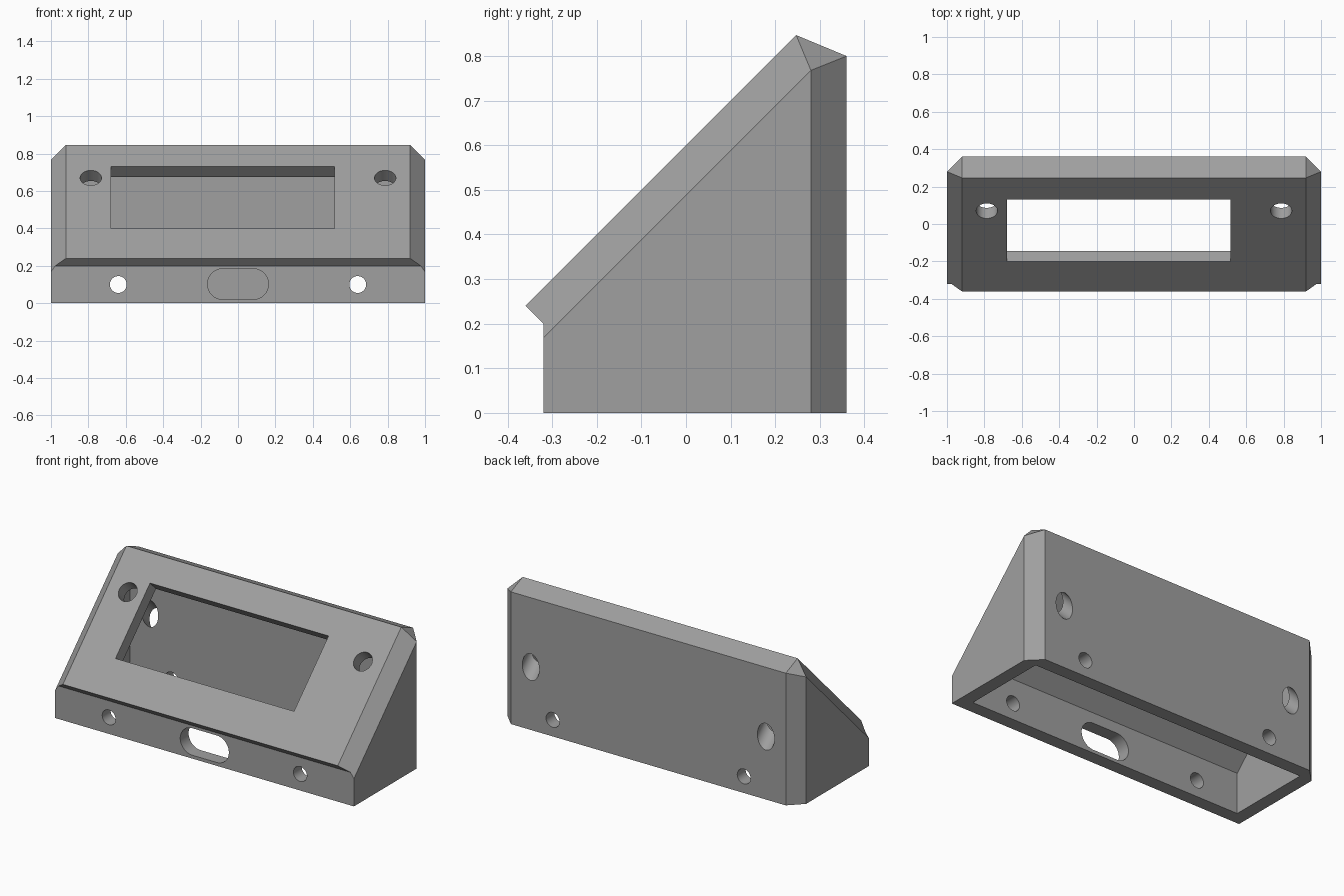
import bpy, bmesh, math
from mathutils import Vector

if "Cube" in bpy.data.objects:
    bpy.data.objects.remove(bpy.data.objects["Cube"])

grey = bpy.data.materials.new("grey plastic")
grey.diffuse_color = (0.35, 0.35, 0.35, 1)
grey.use_nodes = True
grey.node_tree.nodes["Principled BSDF"].inputs["Base Color"].default_value = grey.diffuse_color


def mesh_object(name, bm):
    bmesh.ops.recalc_face_normals(bm, faces=bm.faces)
    me = bpy.data.meshes.new(name)
    bm.to_mesh(me)
    bm.free()
    me.materials.append(grey)
    ob = bpy.data.objects.new(name, me)
    bpy.context.collection.objects.link(ob)
    return ob


def prism(name, outline, sweep):
    """Closed solid: a flat outline swept along a vector."""
    bm = bmesh.new()
    face = bm.faces.new([bm.verts.new(p) for p in outline])
    ext = bmesh.ops.extrude_face_region(bm, geom=[face], use_keep_orig=True)
    verts = [g for g in ext["geom"] if isinstance(g, bmesh.types.BMVert)]
    bmesh.ops.translate(bm, verts=verts, vec=Vector(sweep))
    return mesh_object(name, bm)


def stadium(x, r, half, right, up, origin, n=40):
    """Round outline (half = 0) or rounded slot, in the plane right/up."""
    pts = []
    for i in range(n):
        a = 2 * math.pi * (i + 0.5) / n
        dx = r * math.cos(a) + math.copysign(half, math.cos(a))
        pts.append(Vector(origin) + Vector(right) * (x + dx) + Vector(up) * r * math.sin(a))
    return pts


# Outer wedge: right-hand corner points, mirrored to the left
R = dict(A=(1, -.32, 0), B=(1, -.32, .168), C=(.977, -.32, .2), D=(.92, -.36, .24),
         E=(.92, .247, .847), F=(1, .28, .768), G=(.92, .36, .8), H=(1, .28, 0), I=(.92, .36, 0))
bm = bmesh.new()
right = {k: bm.verts.new(p) for k, p in R.items()}
left = {k: bm.verts.new((-p[0], p[1], p[2])) for k, p in R.items()}
for side in (right, left):                       # side wall, chamfers, corner facet
    for loop in ("AHFB", "BCDEF", "HFGI", "EFG"):
        bm.faces.new([side[k] for k in loop])
for strip in ("ABC", "CD", "DE", "EG", "GI", "IHA"):   # front, lip, slope, top, back, base
    bm.faces.new([right[k] for k in strip] + [left[k] for k in reversed(strip)])
housing = mesh_object("sloped_housing", bm)

s = math.sqrt(0.5)
slope_up, inward, X = Vector((0, s, s)), Vector((0, s, -s)), Vector((1, 0, 0))
cutters = []

# Hollow inside, open at the base
cutters.append(prism("cavity_cutter", [(-.92, -.24, -.1), (-.92, -.24, .247),
                                       (-.92, .28, .767), (-.92, .28, -.1)], (1.84, 0, 0)))

# Display window through the sloped panel
mid = Vector((-.0825, -.035, .565)) - inward * .1
cutters.append(prism("window_cutter", [mid + X * a * .5975 + slope_up * b * .2333
                                       for a, b in ((-1, -1), (1, -1), (1, 1), (-1, 1))],
                     inward * .2))

for sx in (-1, 1):
    # Screw holes drilled square to the slope and out through the back
    cutters.append(prism("slope_hole_cutter", stadium(sx * .787, .057, 0, X, slope_up,
                         Vector((0, .07, .67)) - inward * .15), inward * .75))
    # Straight holes through front and back
    cutters.append(prism("straight_hole_cutter", stadium(sx * .64, .045, 0, X, (0, 0, 1),
                         (0, -.5, .1)), (0, 1, 0)))

# Cable slot in the front wall
cutters.append(prism("slot_cutter", stadium(0, .082, .081, X, (0, 0, 1), (0, -.5, .102)),
                     (0, .4, 0)))

bpy.context.view_layer.objects.active = housing
housing.select_set(True)
for c in cutters:
    m = housing.modifiers.new(c.name, "BOOLEAN")
    m.operation, m.solver, m.object = "DIFFERENCE", "EXACT", c
    bpy.ops.object.modifier_apply(modifier=m.name)
    bpy.data.objects.remove(c)

bpy.ops.object.shade_smooth_by_angle(angle=math.radians(20))
